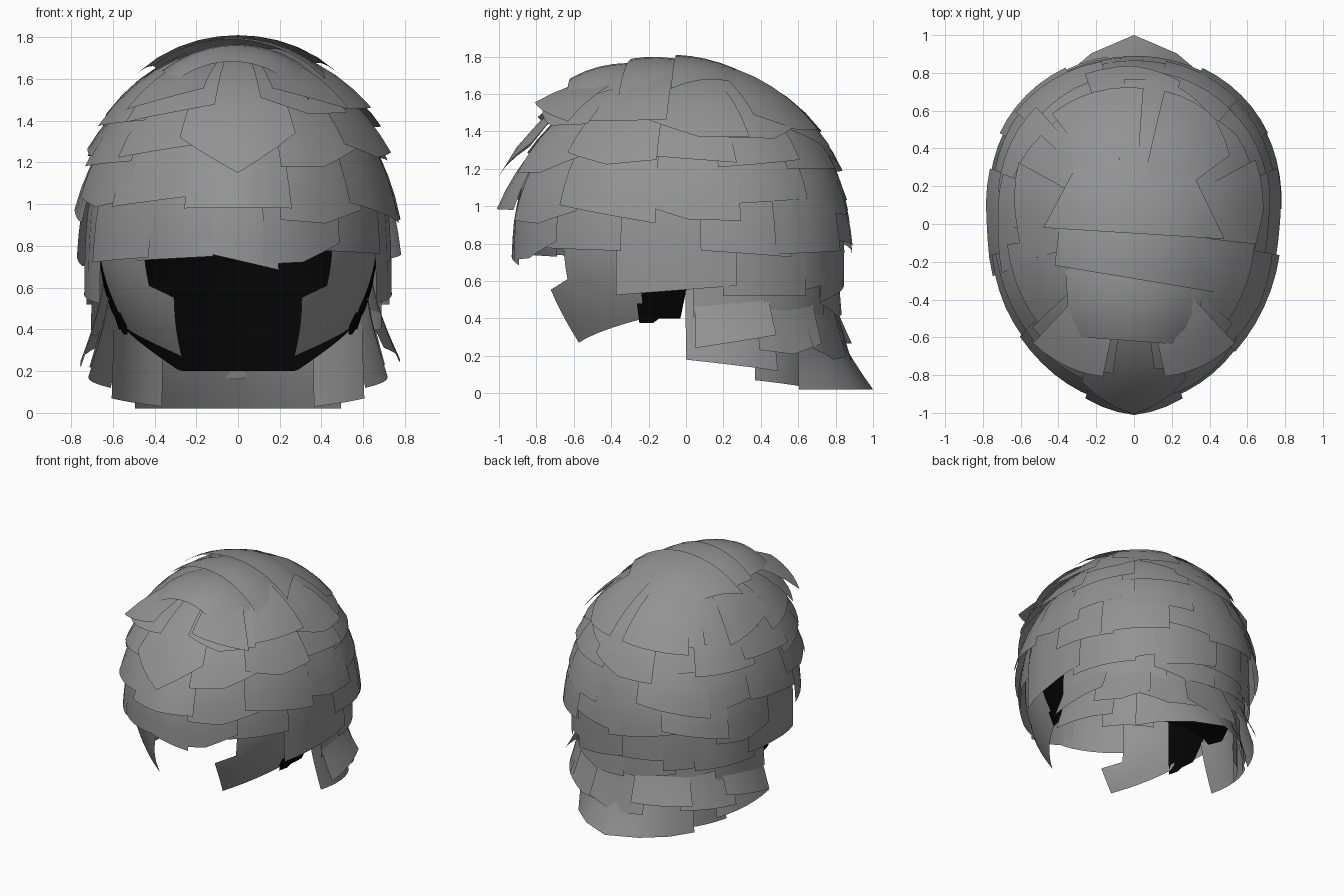
import bpy, math, random
from mathutils import Vector

if "Cube" in bpy.data.objects:
    bpy.data.objects.remove(bpy.data.objects["Cube"])

random.seed(4)
RX, RY, RZ = 0.72, 0.88, 0.90      # head radii
CY, CZ = -0.03, 0.85               # head centre


def material(name, value):
    m = bpy.data.materials.new(name)
    m.diffuse_color = (value, value, value, 1)
    m.use_nodes = True
    m.node_tree.nodes["Principled BSDF"].inputs["Base Color"].default_value = m.diffuse_color
    return m


GREY = material("hair grey", 0.29)
BLACK = material("scalp black", 0.001)


def elev(z):
    t = (z - CZ) / RZ
    return math.asin(min(t, 1)) if t > 0 else t


def surf(a, e, off=0.0, tuck=0.0):
    """Head surface; a = degrees from the front, e = elevation."""
    a = math.radians(a)
    if e > 0:
        k, z = math.cos(e), RZ * math.sin(e)
    else:
        k, z = 1 - 0.1 * e * e, RZ * e
        k *= 1 - tuck * z * z
    x, y = RX * k * math.sin(a), -RY * k * math.cos(a)
    x *= 1 + 0.2 * max(0, y) - 0.1 * min(0, y)**2
    n = Vector((x / RX**2, y / RY**2, max(z, 0) / RZ**2)).normalized()
    return Vector((x, y + CY, z + CZ)) + n * off


def sheet(name, f, nu, nv, mat):
    """Open grid surface from f(u, v)."""
    verts = [f(i / nu, j / nv) for j in range(nv + 1) for i in range(nu + 1)]
    w = nu + 1
    faces = [(j * w + i, (j + 1) * w + i, (j + 1) * w + i + 1, j * w + i + 1)
             for j in range(nv) for i in range(nu)]
    me = bpy.data.meshes.new(name)
    me.from_pydata(verts, [], faces)
    me.materials.append(mat)
    me.polygons.foreach_set("use_smooth", [True] * len(faces))
    ob = bpy.data.objects.new(name, me)
    bpy.context.collection.objects.link(ob)
    return ob


def lock(name, a0, a1, z0, z1, base, tip, slant=0.0, point=0.0, drop=0.0):
    """Hair card from z0 down to z1, offset from base to tip."""
    def f(u, v):
        side = abs(2 * u - 1)
        bottom = z1 + slant * (u - 0.5) - point * (1 - side)
        e = elev(z0) + (elev(bottom) - elev(z0)) * v
        lift = (tip - drop * side - base) * v**1.3
        return surf(a0 + (a1 - a0) * u, e, base + lift)
    return sheet(name, f, 6, 5, GREY)


def row(name, start, end, count, z0, z1, base, front, back, jitter=0.04):
    """Row of overlapping cards whose lift blends from front to back."""
    step = (end - start) / count
    for i in range(count):
        a = start + step * i
        mid = math.radians(a + step / 2)
        t = (1 - math.cos(mid)) / 2
        tip = front + (back - front) * t + random.uniform(-0.012, 0.02)
        lock(name, a - step * 0.12, a + step * 1.12,
             z0, z1 + random.uniform(-jitter, jitter),
             base + 0.012 * (i % 2), tip, random.uniform(-0.1, 0.1),
             random.choice((0, 0, 0.04)))


# Scalp cap with sideburns, ear notches and nape
def cap_bottom(a):
    a = abs(a)
    for limit, z in ((70, 1.05), (80, 0.375), (92, 0.4), (104, 0.6)):
        if a < limit:
            return z
    return max(0.2, 0.5 - 0.3 * (a - 104) / 44)


def cap(u, v):
    a = -180 + 360 * u
    e1 = elev(cap_bottom(a))
    return surf(a, math.pi / 2 + (e1 - math.pi / 2) * v, -0.06, 0.5)


sheet("scalp_cap", cap, 120, 14, BLACK)

# Cheek locks curling in towards the jaw
for side in (1, -1):
    def cheek(u, v, side=side):
        z = 0.95 + (0.27 + 0.13 * u - 0.95) * v
        a0 = 31 + max(0, 0.55 - z) * 21 if z < 0.58 else 43
        p = surf(a0 + (75 - a0) * u, elev(z), -0.025, 0.5)
        p.x *= 1 - 0.45 * max(0, 0.85 - z)**2
        return Vector((p.x * side, p.y, p.z))
    sheet("cheek_lock", cheek, 8, 12, GREY)

# Neck layers
row("neck_upper", 98, 262, 6, 0.82, 0.43, -0.05, -0.04, -0.01)
row("neck_middle", 98, 262, 7, 0.62, 0.24, -0.08, 0.05, 0.07)
for side in (1, -1):
    lock("neck_side", side * 92, side * 128, 0.56, 0.15, -0.10, 0.03, -0.06)
    lock("neck_corner", side * 120, side * 150, 0.42, 0.05, -0.07, -0.02, -0.04)
lock("neck_tail", 140, 220, 0.42, 0.02, -0.05, 0.225, 0, 0, 0.2)

# Long locks over the ears and lower back
for side in (1, -1):
    lock("ear_lock", side * 67, side * 110, 1.2, 0.55, -0.01, 0.015, 0.05)
    lock("behind_ear_lock", side * 105, side * 140, 1.1, 0.52, -0.02, 0.01)
row("back_lower", 125, 235, 4, 1.05, 0.55, -0.02, 0.0, 0.0)
row("back_middle", 100, 260, 6, 1.2, 0.77, 0.0, 0.03, 0.05)

# Fringe over the forehead
row("fringe", -66, 66, 5, 1.2, 0.75, 0.0, 0.025, 0.02, 0.02)

# Shingled rows around the head
row("lower_row", 20, 340, 11, 1.42, 0.98, 0.0, 0.06, 0.03)
lock("forehead_lower_lock", -20, 20, 1.42, 0.97, 0.0, 0.11, 0.0, 0.0, 0.03)
row("middle_row", 20, 340, 11, 1.58, 1.2, 0.01, 0.09, 0.03)
row("upper_row", 14, 346, 10, 1.72, 1.38, 0.015, 0.11, 0.03)

# Forehead locks, the middle one with a pointed end
lock("forehead_lock", -23, 23, 1.7, 1.28, 0.01, 0.14, 0.02, 0.17, 0.03)
for side in (1, -1):
    lock("temple_lock", side * 14, side * 46, 1.7, 1.4, 0.02, 0.18, -0.08)


# Broad sheets sweeping forward from the crown
def sweep(name, y0, y1, w0, w1, base, tip, slant, side_lift=0.0):
    def f(u, v):
        s = 2 * u - 1
        x = s * (w0 + (w1 - w0) * v)
        y = y0 + (y1 + slant * (u - 0.5) - y0) * v
        q = 1 - (x / RX)**2 - ((y - CY) / RY)**2
        z = CZ + RZ * math.sqrt(max(q, 0.02))
        return Vector((x, y, z + base + (tip + side_lift * s * s - base) * v))
    sheet(name, f, 10, 8, GREY)


sweep("crown_front", 0.0, -0.62, 0.38, 0.34, -0.04, 0.165, -0.05)
sweep("crown_middle", 0.3, -0.29, 0.36, 0.42, -0.02, 0.08, -0.14, 0.02)
sweep("crown_top", 0.58, -0.05, 0.16, 0.48, 0.015, 0.06, -0.06, 0.05)

# Back of the crown
row("crown_back", 95, 265, 5, 1.70, 1.42, 0.025, 0.05, 0.035)
